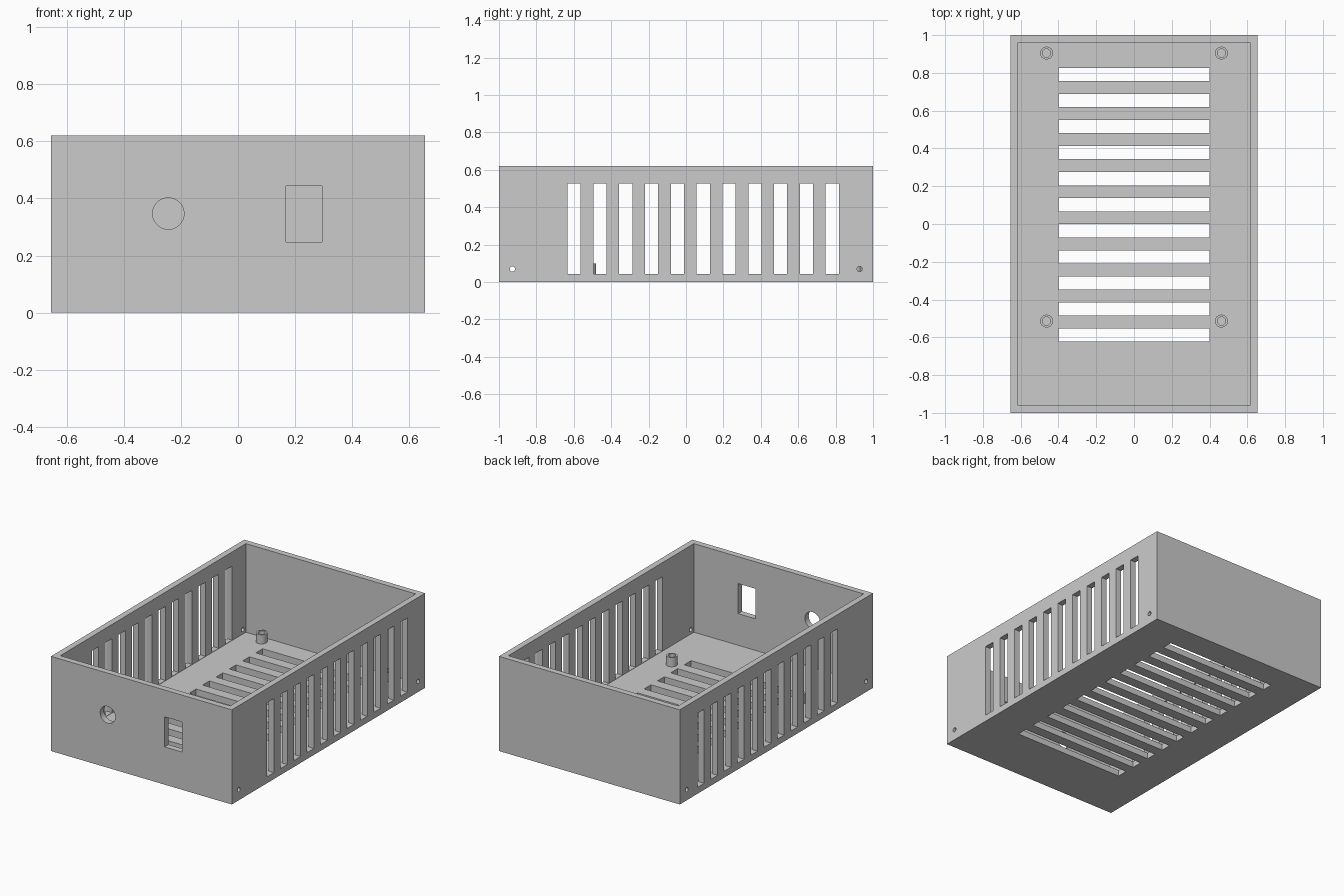
import bpy, bmesh, math
from mathutils import Matrix, Vector

cube = bpy.data.objects.get("Cube")
if cube:
    bpy.data.objects.remove(cube, do_unlink=True)

W, D, H = 0.655, 1.0, 0.62      # half width, half depth, height
T = 0.04                        # wall and floor thickness
SLOTS, PITCH, SLOT = 11, 0.138, 0.07

grey = bpy.data.materials.new("plain grey")
grey.use_nodes = True
grey.diffuse_color = (0.6, 0.6, 0.6, 1)
grey.node_tree.nodes["Principled BSDF"].inputs["Base Color"].default_value = (0.6, 0.6, 0.6, 1)


def add_box(bm, x0, x1, y0, y1, z0, z1):
    centre = Vector((x0 + x1, y0 + y1, z0 + z1)) / 2
    size = Matrix.Diagonal((x1 - x0, y1 - y0, z1 - z0, 1))
    bmesh.ops.create_cube(bm, size=1, matrix=Matrix.Translation(centre) @ size)


def add_rod(bm, centre, radius, length, axis, sides):
    turn = Matrix.Rotation(math.pi / 2, 4, "Y" if axis == "X" else "X")
    bmesh.ops.create_cone(bm, cap_ends=True, segments=sides, radius1=radius, radius2=radius,
                          depth=length, matrix=Matrix.Translation(centre) @ turn)


def make_object(name, bm):
    bmesh.ops.recalc_face_normals(bm, faces=bm.faces)
    mesh = bpy.data.meshes.new(name)
    bm.to_mesh(mesh)
    bm.free()
    mesh.materials.append(grey)
    obj = bpy.data.objects.new(name, mesh)
    bpy.context.collection.objects.link(obj)
    return obj


def smooth(obj):
    bpy.ops.object.select_all(action="DESELECT")
    obj.select_set(True)
    bpy.context.view_layer.objects.active = obj
    bpy.ops.object.shade_smooth_by_angle(angle=math.radians(30))


def cut(obj, bm):
    cutter = make_object("cutter", bm)
    cutter.hide_render = True
    mod = obj.modifiers.new("cut", "BOOLEAN")
    mod.operation, mod.solver, mod.object = "DIFFERENCE", "EXACT", cutter
    bpy.context.view_layer.objects.active = obj
    bpy.ops.object.modifier_apply(modifier=mod.name)
    bpy.data.objects.remove(cutter, do_unlink=True)


# Open-topped case
bm = bmesh.new()
add_box(bm, -W, W, -D, D, 0, H)
case = make_object("case", bm)
bm = bmesh.new()
add_box(bm, T - W, W - T, T - D, D - T, T, H + T)
cut(case, bm)

# Vent slots in the floor and both side walls
bm = bmesh.new()
for i in range(SLOTS):
    y = -0.623 + i * PITCH
    add_box(bm, -0.4, 0.4, y, y + SLOT, -T, 2 * T)
    y = -0.633 + i * PITCH
    for side in (-1, 1):
        x0, x1 = sorted((side * (W - 1.5 * T), side * (W + T)))
        add_box(bm, x0, x1, y, y + SLOT, T + 0.002, 0.527)

# Small screw holes near the ends of the side walls
for side in (-1, 1):
    for y in (-0.928, 0.928):
        add_rod(bm, (side * W, y, 0.07), 0.014, 3 * T, "X", 24)

# Round and rectangular openings in the front wall
add_rod(bm, (-0.244, -D, 0.347), 0.055, 3 * T, "Y", 48)
add_box(bm, 0.168, 0.295, -D - T, -D + 2 * T, 0.247, 0.444)
cut(case, bm)
smooth(case)

# Hollow standoffs on the floor
OUTER, BORE, TOP = 0.034, 0.022, 0.1
for x, side in ((-0.463, "right"), (0.463, "left")):
    for y, end in ((-0.514, "front"), (0.905, "back")):
        bm = bmesh.new()
        profile = [(BORE, T), (BORE, TOP), (OUTER, TOP), (OUTER, T)]
        verts = [bm.verts.new((r, 0, z)) for r, z in profile]
        edges = [bm.edges.new((verts[i], verts[(i + 1) % 4])) for i in range(4)]
        bmesh.ops.spin(bm, geom=verts + edges, axis=(0, 0, 1), cent=(0, 0, 0),
                       angle=math.tau, steps=32)
        bmesh.ops.remove_doubles(bm, verts=bm.verts, dist=0.0001)
        standoff = make_object(f"standoff_{end}_{side}", bm)
        standoff.location = (x, y, 0)
        smooth(standoff)
